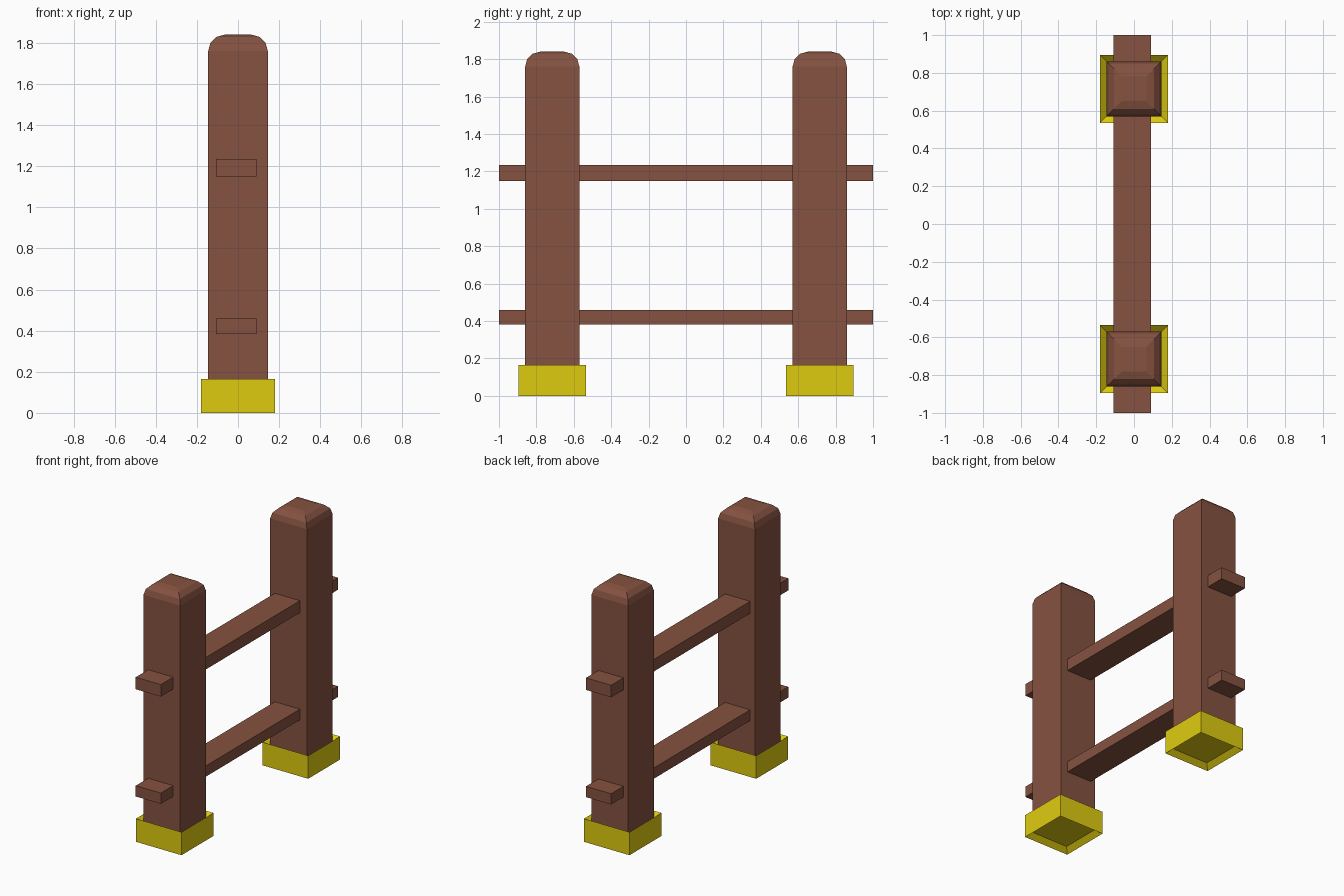
import bpy, bmesh, math

if "Cube" in bpy.data.objects:
    bpy.data.objects.remove(bpy.data.objects["Cube"])


def material(name, color):
    m = bpy.data.materials.new(name)
    m.diffuse_color = (*color, 1)
    m.use_nodes = True
    m.node_tree.nodes["Principled BSDF"].inputs["Base Color"].default_value = m.diffuse_color
    return m


WOOD = material("brown_wood", (0.235, 0.085, 0.052))
YELLOW = material("yellow_base", (0.74, 0.60, 0.005))


def square_loft(name, y, profile, mat, cap_bottom=True, cap_top=True):
    """Stack square rings given as (half width, height)."""
    bm = bmesh.new()
    rings = [[bm.verts.new((sx * r, sy * r, z))
              for sx, sy in ((-1, -1), (1, -1), (1, 1), (-1, 1))]
             for r, z in profile]
    for a, b in zip(rings, rings[1:]):
        for i in range(4):
            j = (i + 1) % 4
            bm.faces.new((a[i], a[j], b[j], b[i]))
    if cap_bottom:
        bm.faces.new(rings[0][::-1])
    if cap_top:
        bm.faces.new(rings[-1])
    me = bpy.data.meshes.new(name)
    bm.to_mesh(me)
    bm.free()
    me.materials.append(mat)
    ob = bpy.data.objects.new(name, me)
    ob.location.y = y
    bpy.context.collection.objects.link(ob)
    return ob


def box(name, lo, hi, mat):
    bpy.ops.mesh.primitive_cube_add(
        size=1, location=[(a + b) / 2 for a, b in zip(lo, hi)])
    ob = bpy.context.object
    ob.name = name
    ob.scale = [b - a for a, b in zip(lo, hi)]
    bpy.ops.object.transform_apply(location=False, rotation=False, scale=True)
    ob.data.materials.append(mat)


# Post profile with a three-step rounded top
HALF, TOP, R = 0.145, 1.84, 0.08
post = [(HALF, 0.132)] + [
    (HALF - R + R * math.cos(math.radians(a)),
     TOP - R + R * math.sin(math.radians(a))) for a in (0, 30, 60, 90)]
# Base collar, dished on its top and underside
collar = [(HALF, 0.033), (0.18, 0), (0.18, 0.165), (HALF, 0.132)]

for side, y in (("front", -0.715), ("back", 0.715)):
    square_loft(side + "_post", y, post, WOOD, cap_bottom=False)
    square_loft(side + "_base", y, collar, YELLOW, cap_top=False)

# Rails running through both posts
for name, z0, z1 in (("lower_rail", 0.383, 0.46), ("upper_rail", 1.149, 1.235)):
    box(name, (-0.108, -1, z0), (0.09, 1, z1), WOOD)
